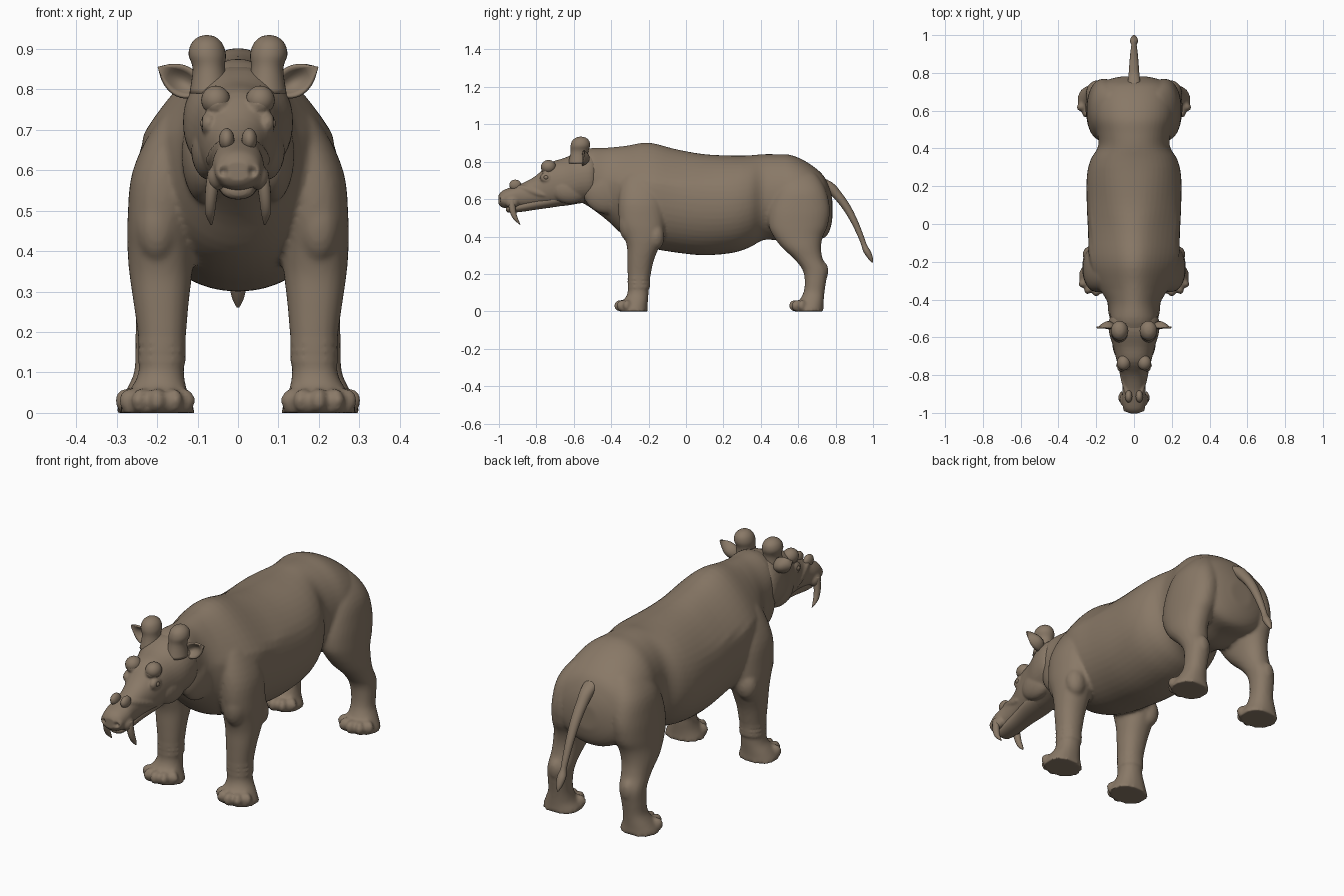
import bpy, bmesh, math
from mathutils import Vector, Matrix

hide = bpy.data.materials.new("brown_hide")
hide.diffuse_color = (0.25, 0.19, 0.135, 1)


def refine(rings, k=4):
    """Catmull-Rom interpolation of (x, y, z, a, b) rings."""
    out, n = [], len(rings)
    for i in range(n - 1):
        p = [rings[max(i - 1, 0)], rings[i], rings[i + 1], rings[min(i + 2, n - 1)]]
        for j in range(k):
            t = j / k
            out.append([0.5 * (2 * b + (c - a) * t + (2 * a - 5 * b + 4 * c - d) * t * t
                               + (3 * b - a - 3 * c + d) * t ** 3) for a, b, c, d in zip(*p)])
    return out + [rings[-1]]


def loft(bm, rings, axis, s=1, seg=32, n=2.2):
    """Closed tube through rings lying across the y or z axis."""
    prev, first = None, None
    faces = []
    for x, y, z, a, b in refine(rings):
        ring = []
        for i in range(seg):
            t = 2 * math.pi * i / seg
            c, d = math.cos(t), math.sin(t)
            u = math.copysign(abs(c) ** (2 / n), c) * max(a, 0.001)
            v = math.copysign(abs(d) ** (2 / n), d) * max(b, 0.001)
            ring.append(bm.verts.new((s * x + u, y, z + v) if axis == 'Y' else (s * x + u, y + v, z)))
        if prev:
            for i in range(seg):
                j = (i + 1) % seg
                faces.append(bm.faces.new((prev[i], prev[j], ring[j], ring[i])))
        else:
            first = ring
        prev = ring
    faces += [bm.faces.new(first), bm.faces.new(prev)]
    bmesh.ops.recalc_face_normals(bm, faces=faces)


def blob(bm, loc, size, s=1, rot=(0, 0, 0)):
    m = Matrix.Translation((s * loc[0], loc[1], loc[2]))
    m = m @ Matrix.Rotation(s * rot[2], 4, 'Z') @ Matrix.Rotation(rot[0], 4, 'X')
    bmesh.ops.create_uvsphere(bm, u_segments=24, v_segments=14, radius=1,
                              matrix=m @ Matrix.Diagonal((*size, 1)))


def finish(name, bm, voxel=0, smooth=0, solid=0):
    me = bpy.data.meshes.new(name)
    bm.to_mesh(me)
    bm.free()
    ob = bpy.data.objects.new(name, me)
    bpy.context.collection.objects.link(ob)
    if voxel:
        r = ob.modifiers.new("merge", 'REMESH')
        r.mode, r.voxel_size = 'VOXEL', voxel
    if solid:
        w = ob.modifiers.new("thickness", 'SOLIDIFY')
        w.thickness, w.offset = solid, 0
    if smooth:
        m = ob.modifiers.new("soften", 'SMOOTH')
        m.factor, m.iterations = 0.5, smooth
    if ob.modifiers:
        dg = bpy.context.evaluated_depsgraph_get()
        new = bpy.data.meshes.new_from_object(ob.evaluated_get(dg))
        ob.modifiers.clear()
        ob.data = new
    ob.data.materials.clear()
    ob.data.materials.append(hide)
    for p in ob.data.polygons:
        p.use_smooth = True
    return ob


def dent(ob, c, r, push):
    for v in ob.data.vertices:
        d = (v.co - Vector(c)).length / r
        if d < 2.5:
            v.co += Vector(push) * math.exp(-d * d * 1.5)


# torso and neck, narrowing toward the spine over the shoulders
bm = bmesh.new()
loft(bm, [(0, y, z, a, b) for y, z, a, b in (
    (-.62, .715, .09, .10), (-.52, .715, .122, .155), (-.42, .68, .138, .195),
    (-.32, .64, .195, .245), (-.2, .622, .237, .28), (-.05, .59, .243, .276),
    (.1, .57, .25, .27), (.25, .573, .25, .26), (.34, .588, .23, .246),
    (.41, .61, .19, .23), (.48, .61, .195, .23), (.56, .6, .215, .236), (.65, .588, .215, .208),
    (.73, .56, .195, .172), (.765, .545, .135, .12), (.782, .545, .06, .06))], 'Y', seg=48, n=2.1)
for v in bm.verts:
    fade = min(1, max(0, (.3 - v.co.y) / .3)) * min(1, max(0, (v.co.y + .5) / .15))
    v.co.x *= 1 - 1.7 * fade * max(0, v.co.z - .69)
# legs: shoulder or thigh down to the sole, with toes and ankle folds
FRONT = [(.09, -.24, .80, .03, .05), (.135, -.24, .72, .065, .10), (.18, -.24, .6, .08, .12),
         (.193, -.235, .48, .08, .122), (.191, -.225, .4, .082, .105), (.191, -.23, .34, .077, .085),
         (.19, -.243, .27, .068, .07), (.188, -.25, .2, .06, .062), (.188, -.254, .14, .055, .056),
         (.191, -.258, .09, .058, .057), (.198, -.272, .05, .074, .068), (.2, -.28, .02, .088, .075),
         (.2, -.28, 0, .094, .078)]
HIND = [(.07, .6, .77, .03, .05), (.11, .605, .73, .06, .095), (.142, .612, .65, .085, .135),
        (.158, .607, .55, .088, .162), (.168, .6, .46, .084, .158), (.176, .6, .4, .078, .132),
        (.185, .618, .34, .072, .104), (.19, .655, .28, .063, .076), (.195, .69, .22, .058, .066),
        (.2, .692, .16, .054, .057), (.203, .684, .1, .054, .056), (.21, .668, .05, .07, .068),
        (.21, .657, .02, .086, .078), (.21, .657, 0, .09, .08)]
for s in (1, -1):
    for leg, heel in ((FRONT, -.285), (HIND, .65)):
        loft(bm, leg, 'Z', s)
        cx = leg[-1][0]
        for k in range(5):
            t = math.radians(-90 + (k - 2) * 33)
            blob(bm, (cx + .068 * math.cos(t), heel + .066 * math.sin(t), .03), (.022, .034, .032),
                 s, (0, 0, t + math.pi / 2))
    for z in (.13, .152, .174):
        loft(bm, [(.188, -.252, z - .008, .052, .05), (.188, -.252, z, .062, .063),
                  (.188, -.252, z + .008, .052, .05)], 'Z', s)
    # elbow, hock and shoulder muscle bulges
    blob(bm, (.222, -.16, .40), (.05, .045, .07), s)
    blob(bm, (.197, .735, .215), (.033, .026, .05), s)
    blob(bm, (.2, -.30, .47), (.055, .06, .10), s)
    # neck muscle running from cheek to shoulder
    blob(bm, (.085, -.42, .64), (.055, .13, .12), s)
for v in bm.verts:
    v.co.z = max(v.co.z, 0)
finish("body_and_legs", bm, .009, 4)

# head: skull, cheeks, eye sockets and lips
bm = bmesh.new()
loft(bm, [(0, y, z, a, b) for y, z, a, b in (
    (-1.002, .598, .03, .025), (-.98, .6, .054, .046), (-.93, .608, .064, .058),
    (-.87, .62, .06, .067), (-.8, .642, .068, .085), (-.73, .676, .09, .117),
    (-.65, .692, .11, .128), (-.57, .715, .133, .138), (-.5, .72, .13, .132),
    (-.46, .72, .08, .09))], 'Y', seg=40)
for s in (1, -1):
    blob(bm, (.072, -.745, .715), (.022, .036, .028), s)
    blob(bm, (.068, -.62, .65), (.048, .10, .075), s)
    blob(bm, (.052, -.93, .582), (.024, .035, .032), s)
    blob(bm, (.034, -.975, .597), (.024, .026, .028), s)
    blob(bm, (.054, -.83, .645), (.014, .09, .018), s, (-.3, 0, -.25))
    blob(bm, (.052, -.735, .763), (.032, .04, .03), s)
head = finish("head", bm, .006, 3)
for s in (1, -1):
    dent(head, (s * .036, -.998, .597), .011, (0, .018, -.002))
    dent(head, (s * .095, -.75, .716), .014, (-s * .01, .004, 0))

# lower jaw, tucked against the upper lip
bm = bmesh.new()
loft(bm, [(0, -.962, .548, .02, .01), (0, -.945, .55, .038, .022), (0, -.88, .56, .048, .028),
          (0, -.8, .578, .056, .034), (0, -.7, .598, .072, .04), (0, -.6, .62, .075, .045)], 'Y')
finish("lower_jaw", bm)

# paired head parts
for s, side in ((1, "left"), (-1, "right")):
    bm = bmesh.new()
    loft(bm, [(.07, -.575, .79, .05, .055), (.072, -.57, .85, .04, .047), (.076, -.565, .885, .046, .052),
              (.077, -.563, .912, .039, .045), (.077, -.562, .929, .022, .025),
              (.077, -.562, .934, .004, .004)], 'Z', s, n=2)
    finish("crown_horn_" + side, bm)

    bm = bmesh.new()
    blob(bm, (.055, -.735, .773), (.036, .04, .036), s)
    finish("brow_horn_" + side, bm)

    bm = bmesh.new()
    blob(bm, (.028, -.913, .676), (.019, .032, .028), s)
    finish("nose_horn_" + side, bm)

    bm = bmesh.new()
    blob(bm, (.081, -.748, .716), (.013, .015, .012), s)
    finish("eye_" + side, bm)

    bm = bmesh.new()
    loft(bm, [(.058, -.93, .6, .016, .018), (.064, -.93, .56, .016, .018), (.068, -.922, .52, .014, .016),
              (.069, -.908, .49, .011, .012), (.066, -.888, .465, .002, .003)], 'Z', s, 16, 2)
    finish("tusk_" + side, bm)

    # cupped leaf-shaped ear
    bm = bmesh.new()
    base, along, across = Vector((.10, -.545, .797)), Vector((.098, .01, .058)), Vector((-.5, 0, .86))
    grid = []
    for i in range(13):
        u = i / 12
        w = .012 * (1 - u) + (.03 * math.sin(math.pi * u ** .85) ** .8 if 0 < u < 1 else .001)
        row = []
        for j in range(9):
            v = j / 4 - 1
            p = base + along * u + across * w * v
            p.y += .035 * (1 - v * v) * math.sin(math.pi * min(u + .15, 1)) - .012
            row.append(bm.verts.new((s * p.x, p.y, p.z)))
        grid.append(row)
    for r0, r1 in zip(grid, grid[1:]):
        for j in range(8):
            bm.faces.new((r0[j], r0[j + 1], r1[j + 1], r1[j]))
    bmesh.ops.recalc_face_normals(bm, faces=bm.faces)
    finish("ear_" + side, bm, solid=.009, smooth=1)

# tail with a small tuft
bm = bmesh.new()
loft(bm, [(0, .64, .74, .025, .03), (0, .735, .69, .034, .045), (0, .80, .63, .028, .034),
          (0, .855, .56, .024, .026), (0, .9, .48, .02, .02), (0, .935, .4, .016, .016),
          (0, .952, .355, .014, .015), (0, .968, .32, .021, .02), (0, .985, .285, .015, .014),
          (0, .997, .26, .003, .003)], 'Z', seg=20, n=2)
finish("tail", bm)
